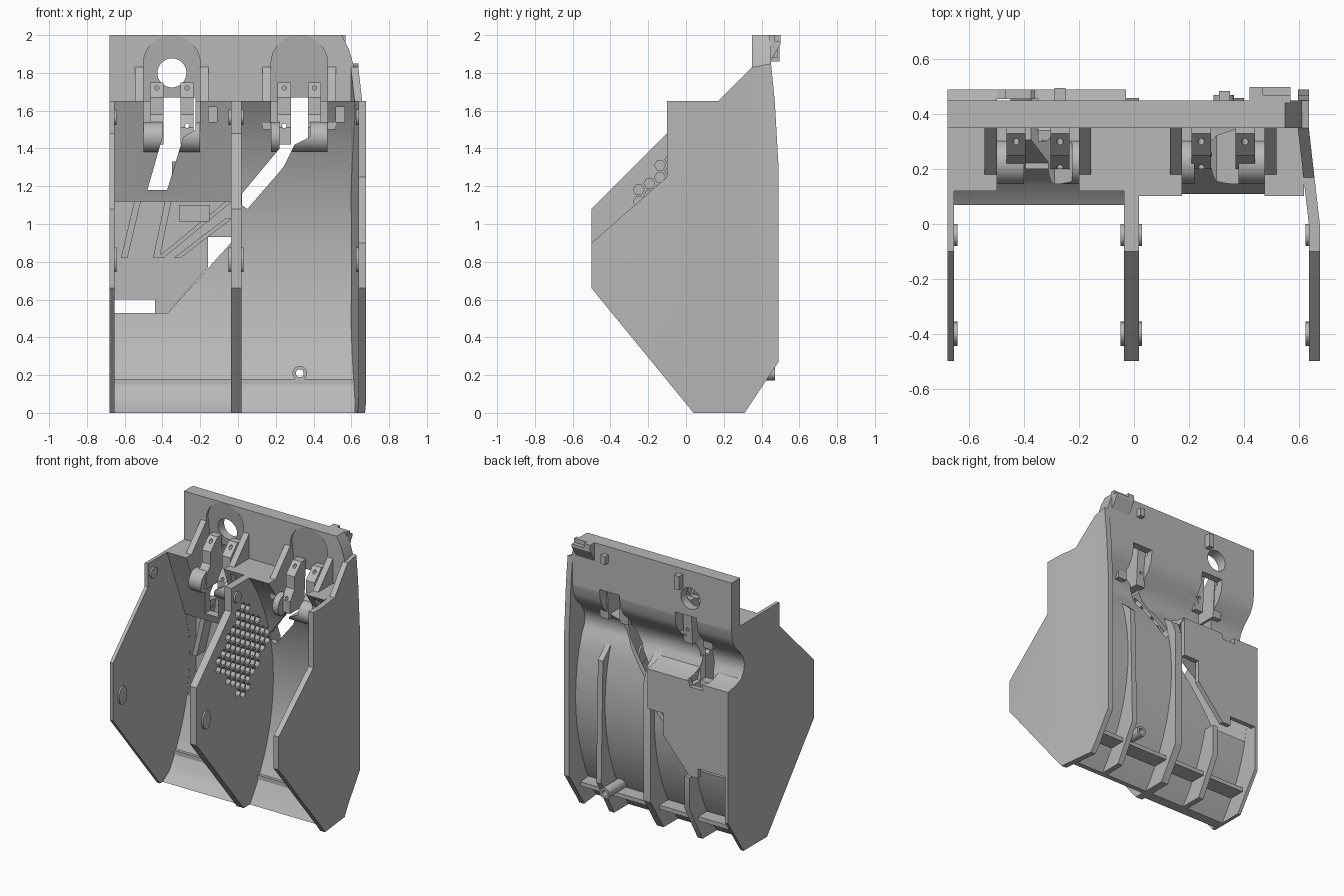
import bpy, bmesh, math
from mathutils import Vector

cube = bpy.data.objects.get("Cube")
if cube:
    bpy.data.objects.remove(cube)

grey = bpy.data.materials.new("plain grey")
grey.use_nodes = True
GREY = (0.48, 0.48, 0.48, 1)
grey.diffuse_color = GREY
grey.node_tree.nodes["Principled BSDF"].inputs["Base Color"].default_value = GREY


def prism(name, pts, lo, hi, axis="x"):
    """Extrude a (y, z) profile along x, or an (x, z) profile along y."""
    bm = bmesh.new()
    if axis == "x":
        ends = [[bm.verts.new((d, a, b)) for a, b in pts] for d in (lo, hi)]
    else:
        ends = [[bm.verts.new((a, d, b)) for a, b in pts] for d in (lo, hi)]
    bm.faces.new(ends[0])
    bm.faces.new(ends[1][::-1])
    n = len(pts)
    for i in range(n):
        j = (i + 1) % n
        bm.faces.new((ends[0][i], ends[0][j], ends[1][j], ends[1][i]))
    bmesh.ops.recalc_face_normals(bm, faces=bm.faces)
    mesh = bpy.data.meshes.new(name)
    bm.to_mesh(mesh)
    bm.free()
    mesh.materials.append(grey)
    ob = bpy.data.objects.new(name, mesh)
    bpy.context.collection.objects.link(ob)
    return ob


def box(name, x0, x1, y0, y1, z0, z1):
    return prism(name, [(y0, z0), (y1, z0), (y1, z1), (y0, z1)], x0, x1)


def ring(a, b, r, n=32, turn=0.0):
    return [(a + r * math.cos(turn + i * math.tau / n),
             b + r * math.sin(turn + i * math.tau / n)) for i in range(n)]


def cut(ob, cutter, keep=False):
    cutter.hide_render = True
    mod = ob.modifiers.new("cut", "BOOLEAN")
    mod.operation, mod.solver, mod.object = "DIFFERENCE", "EXACT", cutter
    bpy.context.view_layer.objects.active = ob
    bpy.ops.object.modifier_apply(modifier=mod.name)
    if not keep:
        bpy.data.objects.remove(cutter)


def bowl(z):
    """Depth of the hollow front surface at height z."""
    return -1.0 + math.sqrt(1.9044 - (z - 0.82) ** 2)


def bowl_arc(z0, z1, offset=0.0, n=28):
    zs = [z0 + (z1 - z0) * i / n for i in range(n + 1)]
    return [(bowl(z) + offset, z) for z in zs]


FRONT = [(0.04, 0), (-0.5, 0.66), (-0.5, 1.08), (-0.1, 1.48), (-0.1, 1.65)]
COVE = [(0.45, 1.65), (0.44, 1.58), (0.41, 1.52), (0.35, 1.46), (0.31, 1.4),
        (0.3, 1.35), (0.31, 1.3), (0.34, 1.26)]
HEEL = [(0.49, 0.27), (0.31, 0)]
SLOT_CENTRES = (-0.35, 0.325)

# Side walls and the divider
right_wall = prism("right_wall", FRONT + COVE + [(0.4, 1.235), (0.49, 1.22)] + HEEL,
                   -0.68, -0.655)
divider = prism("divider_wall", FRONT + COVE + [(0.42, 1.2), (0.46, 1.1), (0.46, 0.24),
                                                 (0.31, 0)], -0.037, 0.018)
left_wall = prism("left_wall", [(0.04, 0), (-0.5, 0.66), (-0.5, 0.9), (-0.1, 1.25),
                                (-0.1, 1.65), (0.17, 1.65), (0.35, 1.83), (0.45, 1.85),
                                (0.47, 1.65), (0.49, 1.3)] + HEEL, 0.637, 0.677)
bm = bmesh.new()
bm.from_mesh(left_wall.data)
for y in (0.0, 0.35):
    bmesh.ops.bisect_plane(bm, geom=bm.verts[:] + bm.edges[:] + bm.faces[:],
                           plane_co=Vector((0, y, 0)), plane_no=Vector((0, 1, 0)))
for v in bm.verts:
    v.co.x -= 0.04 * min(max(v.co.y / 0.35, 0), 1)
bm.to_mesh(left_wall.data)
bm.free()

# Honeycomb of vent holes in the divider
for col in range(-5, 6):
    for row in range(-6, 7):
        y = 0.03 + col * 0.056
        z = 1.15 + (row + 0.5 * (col % 2)) * 0.064
        if abs(y - 0.03) / 0.33 + abs(z - 1.15) / 0.36 < 1:
            cut(divider, prism("vent_cutter", ring(y, z, 0.029, 6), -0.1, 0.1))

# Hollow shells with the thick head and rear cove
rear = bowl_arc(1.18, 0, 0.035)
left_shell = prism("left_shell", bowl_arc(0, 1.65) + COVE + rear, 0.01, 0.62)
right_shell = prism("right_shell", [(0.07, 0)] + bowl_arc(0.05, 0.95) +
                    [(0.33, 1.12), (0.12, 1.65)] + COVE + rear, -0.66, -0.03)
cut(right_shell, prism("opening_cutter", [(-0.654, 0.53), (-0.37, 0.53), (-0.038, 0.9),
                                          (-0.038, 1.12), (-0.654, 1.12)], -0.2, 0.6, "y"))

# Rear panel seen through the opening
panel = prism("rear_panel", [(-0.66, 0.6), (-0.44, 0.6), (-0.44, 0.53), (-0.37, 0.53),
                             (-0.16, 0.77), (-0.16, 0.93), (-0.035, 0.93),
                             (-0.035, 1.22), (-0.66, 1.22)], 0.455, 0.49, "y")
prism("panel_shoulder", [(0.3, 1.33), (0.31, 1.3), (0.34, 1.26), (0.4, 1.235), (0.49, 1.22),
                         (0.455, 1.19), (0.34, 1.18)], -0.66, -0.5)
prism("panel_shoulder_inner", [(0.3, 1.33), (0.31, 1.3), (0.34, 1.26), (0.4, 1.235),
                               (0.49, 1.22), (0.455, 1.19), (0.34, 1.18)], -0.35, -0.03)
for xa, za, xb, zb in ((-0.62, 0.82, -0.52, 1.18), (-0.45, 0.82, -0.36, 1.18),
                       (-0.43, 0.82, -0.05, 1.12), (-0.34, 0.82, -0.05, 1.03)):
    prism("chute_rail", [(xa, za), (xa + 0.035, za), (xb + 0.02, zb), (xb - 0.015, zb)],
          0.36, 0.46, "y")
box("latch_block", -0.31, -0.15, 0.34, 0.46, 1.01, 1.1)

# Top plate with rounded outer corner
plate = prism("top_plate", [(-0.68, 1.65), (-0.68, 2), (0.55, 2), (0.585, 1.93),
                            (0.61, 1.85), (0.625, 1.75), (0.635, 1.65)], 0.35, 0.45, "y")
for c in SLOT_CENTRES:
    arch = [(c - 0.15, 1.6)] + [(c - 0.15 * math.cos(t * math.pi / 16),
                                 1.85 + 0.149 * math.sin(t * math.pi / 16))
                                for t in range(17)] + [(c + 0.15, 1.6)]
    recess = prism("recess_cutter", arch, 0.3, 0.4, "y")
    for v in recess.data.vertices:
        if v.co.y > 0.35:
            v.co.y = 0.35 + 0.05 * (2 - v.co.z) / 0.35
    cut(plate, recess)
cut(plate, prism("hole_cutter", ring(-0.35, 1.8, 0.077), 0.2, 0.6, "y"))

# Pockets, rolled lips, brackets and gussets around each slot
lips = []
for c, shell in zip(SLOT_CENTRES, (right_shell, left_shell)):
    cut(shell, box("pocket_cutter", c - 0.15, c + 0.15, 0, 0.35, 1.48, 1.7))
    cut(shell, box("window_cutter", c + 0.195, c + 0.24, 0, 0.19, 1.54, 1.62))
    lips.append(prism("rolled_lip", ring(0.225, 1.46, 0.08), c - 0.15, c + 0.15))
    for s in (-1, 1):
        m = c + s * 0.08
        bracket = prism("hinge_bracket", [(0.38, 1.75), (0.33, 1.75), (0.25, 1.67), (0.25, 1.58),
                                          (0.2, 1.51), (0.2, 1.42), (0.36, 1.42)],
                        m - 0.035, m + 0.035)
        for z in (1.52, 1.72):
            cut(bracket, prism("screw_cutter", ring(m, z, 0.012, 12), 0.1, 0.6, "y"))
        g = c + s * 0.172
        prism("gusset", [(0.36, 1.83), (0.35, 1.83), (0.18, 1.65), (0.18, 1.5), (0.36, 1.5)],
              g - 0.022, g + 0.022)

# Slots that pass right through
slots = ([(-0.4, 1.67), (-0.225, 1.67), (-0.225, 1.5), (-0.29, 1.46), (-0.375, 1.18),
          (-0.48, 1.18), (-0.4, 1.46)],
         [(0.22, 1.67), (0.38, 1.67), (0.38, 1.46), (0.3, 1.42), (0.24, 1.3), (0.05, 1.08),
          (0.02, 1.1), (0.02, 1.16), (0.22, 1.4)])
for pts, parts in zip(slots, ((right_shell, panel, plate, lips[0]),
                              (left_shell, plate, lips[1]))):
    slot = prism("slot_cutter", pts, -0.2, 0.7, "y")
    for part in parts:
        cut(part, slot, keep=True)
    bpy.data.objects.remove(slot)

# Stiffening ribs and cross bar behind the shells
prism("tall_rib", bowl_arc(0, 1.25, 0.02) + [(0.44, 1.15), (0.46, 0.27), (0.31, 0)], 0.36, 0.4)
prism("short_rib", bowl_arc(0, 0.5, 0.02) + [(0.46, 0.5), (0.46, 0.27), (0.31, 0)], -0.35, -0.31)
box("cross_bar", -0.66, 0.62, 0.2, 0.36, 0.15, 0.18)

# Tubular boss with a through hole
boss = prism("boss", ring(0.327, 0.21, 0.038), 0.2, 0.47, "y")
bore = prism("bore_cutter", ring(0.327, 0.21, 0.021), 0, 0.7, "y")
for part in (boss, left_shell):
    cut(part, bore, keep=True)
bpy.data.objects.remove(bore)

# Tab and pegs on the plate's rear
tab = prism("corner_tab", [(0.44, 1.85), (0.44, 2), (0.5, 2), (0.5, 1.95)], 0.42, 0.57)
cut(tab, box("tab_cutter", 0.47, 0.6, 0.47, 0.52, 1.97, 2.1))
box("left_peg", 0.31, 0.35, 0.44, 0.485, 1.88, 1.94)
box("right_peg", -0.29, -0.25, 0.44, 0.495, 1.86, 1.96)

# Clip pads on the inner wall faces
for x0, x1 in ((-0.66, -0.643), (-0.049, -0.03), (0.01, 0.03), (0.624, 0.645)):
    prism("clip_pad", [(-0.4 + 0.045 * math.cos(i * math.tau / 20),
                        0.81 + 0.065 * math.sin(i * math.tau / 20)) for i in range(20)], x0, x1)
    prism("upper_clip_pad", ring(-0.04, 1.565, 0.04, 20), x0, x1)

# Smooth the curved parts, keep the edges sharp
bpy.ops.object.select_all(action="DESELECT")
for ob in bpy.context.scene.objects:
    if ob.type == "MESH":
        ob.select_set(True)
        bpy.context.view_layer.objects.active = ob
bpy.ops.object.shade_smooth_by_angle(angle=math.radians(30))
